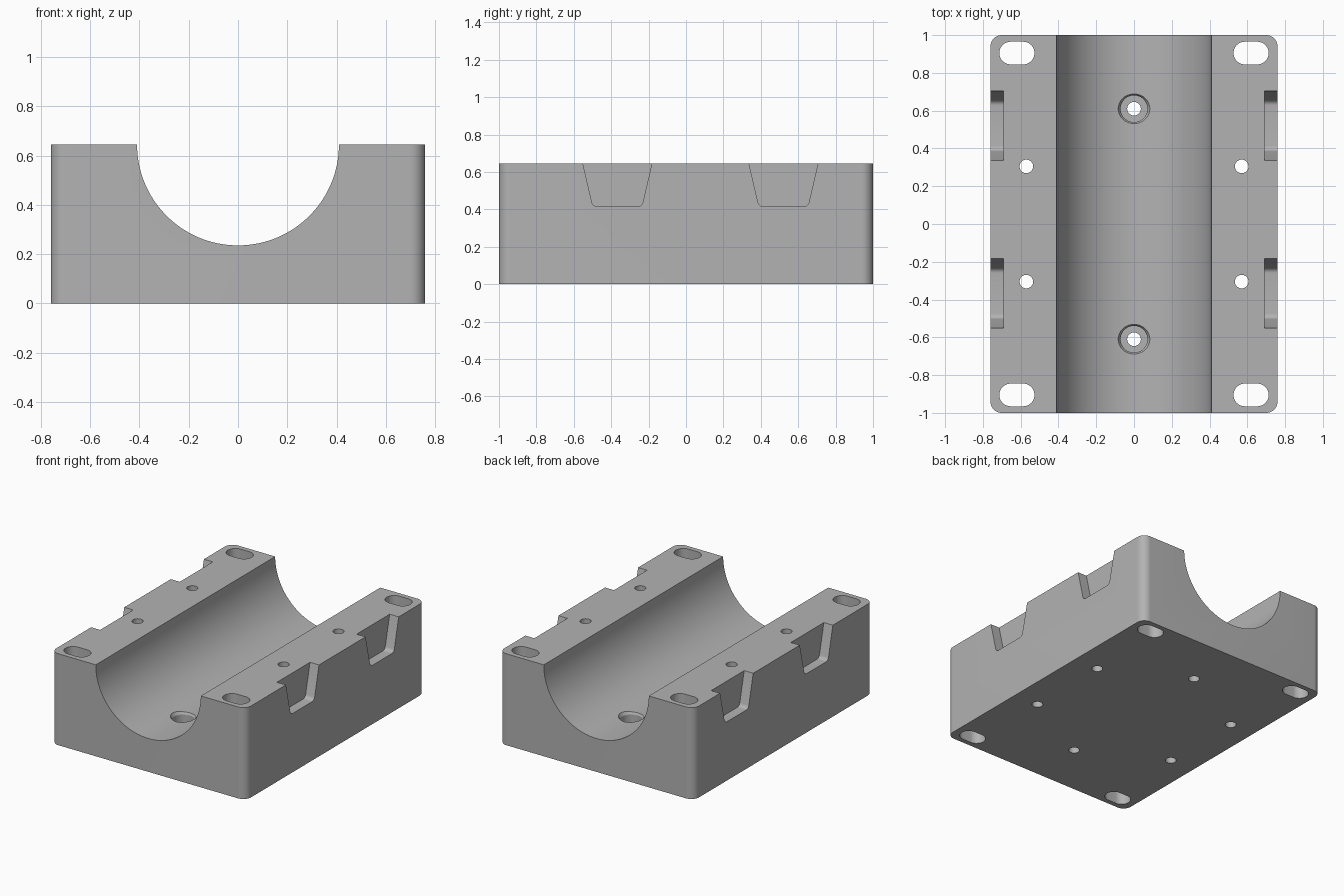
import bpy, bmesh
from math import sin, cos, pi, radians
from mathutils import Matrix

cube = bpy.data.objects.get("Cube")
if cube:
    bpy.data.objects.remove(cube, do_unlink=True)

HEIGHT, HALF_X, HALF_Y = 0.645, 0.76, 1.0
BORE = 0.41

grey = bpy.data.materials.new("plain grey")
grey.use_nodes = True
colour = (0.45, 0.45, 0.45, 1)
grey.diffuse_color = colour
grey.node_tree.nodes["Principled BSDF"].inputs["Base Color"].default_value = colour


def arc(cx, cy, r, start, end, steps):
    """Points along an arc, angles in degrees."""
    return [(cx + r * cos(radians(start + (end - start) * i / steps)),
             cy + r * sin(radians(start + (end - start) * i / steps)))
            for i in range(steps + 1)]


def circle(cx, cy, r, steps=40):
    return arc(cx, cy, r, 0, 360, steps)[:-1]


def rounded_box(cx, cy, hx, hy, r, steps=12):
    """Rectangle with round corners; becomes a slot when hy equals r."""
    pts = []
    for k, (sx, sy) in enumerate([(1, 1), (-1, 1), (-1, -1), (1, -1)]):
        pts += arc(cx + sx * (hx - r), cy + sy * (hy - r), r, k * 90, k * 90 + 90, steps)
    return pts


def prism(name, pts, low, high, axis="Z", grow=1.0, centre=(0, 0)):
    """Extrude a profile along an axis, optionally scaling the far end."""
    to_world = {"Z": lambda u, v, w: (u, v, w),
                "Y": lambda u, v, w: (u, w, v),
                "X": lambda u, v, w: (w, u, v)}[axis]
    bm = bmesh.new()
    ends = []
    for w, s in ((low, 1.0), (high, grow)):
        ends.append([bm.verts.new(to_world(centre[0] + (u - centre[0]) * s,
                                           centre[1] + (v - centre[1]) * s, w))
                     for u, v in pts])
    bottom, top = ends
    n = len(pts)
    bm.faces.new(bottom)
    bm.faces.new(top)
    for i in range(n):
        j = (i + 1) % n
        bm.faces.new((bottom[i], bottom[j], top[j], top[i]))
    bmesh.ops.remove_doubles(bm, verts=bm.verts, dist=1e-5)
    bmesh.ops.recalc_face_normals(bm, faces=bm.faces)
    mesh = bpy.data.meshes.new(name)
    bm.to_mesh(mesh)
    bm.free()
    mesh.materials.append(grey)
    obj = bpy.data.objects.new(name, mesh)
    bpy.context.collection.objects.link(obj)
    return obj


# Body block with rounded upright edges
block = prism("cradle_block", rounded_box(0, 0, HALF_X, HALF_Y, 0.06), 0, HEIGHT)
cutters = []

# Half-round channel along the length
channel = arc(0, HEIGHT, BORE, 180, 360, 72) + [(BORE, 1), (-BORE, 1)]
cutters.append(prism("channel_cutter", channel, -1.2, 1.2, "Y"))

# Mounting slots and bolt holes
for sx in (-1, 1):
    for sy in (-1, 1):
        cutters.append(prism("slot_cutter", rounded_box(sx * 0.62, sy * 0.905, 0.093, 0.06, 0.06),
                             -0.1, 0.8))
        cutters.append(prism("bolt_hole_cutter", circle(sx * 0.57, sy * 0.305, 0.036), -0.1, 0.8))

# Stepped holes in the channel floor with a flared rim
for y in (-0.61, 0.61):
    cutters.append(prism("screw_hole_cutter", circle(0, y, 0.036), -0.1, 0.4))
    cutters.append(prism("counterbore_cutter", circle(0, y, 0.071), 0.15, 0.4))
    cutters.append(prism("rim_cutter", circle(0, y, 0.071), 0.222, 0.252,
                         grow=1.25, centre=(0, y)))

# Tapered side notches with rounded lower corners
for y in (-0.367, 0.521):
    right = arc(0.107, 0.445, 0.03, 270, 345, 6)
    left = [(-u, v) for u, v in reversed(right)]
    top = HEIGHT + 0.1
    flare = 0.182 + 0.1 * 0.255
    notch = [(y + u, v) for u, v in left + right + [(flare, top), (-flare, top)]]
    for low, high in ((0.69, 0.9), (-0.9, -0.69)):
        cutters.append(prism("notch_cutter", notch, low, high, "X"))

# Cut everything, then remove the cutters
bpy.ops.object.select_all(action="DESELECT")
bpy.context.view_layer.objects.active = block
block.select_set(True)
for cutter in cutters:
    cutter.hide_render = True
    mod = block.modifiers.new("cut", "BOOLEAN")
    mod.operation = "DIFFERENCE"
    mod.solver = "EXACT"
    mod.object = cutter
    bpy.ops.object.modifier_apply(modifier=mod.name)
    bpy.data.objects.remove(cutter, do_unlink=True)

bpy.ops.object.shade_smooth_by_angle(angle=radians(30))
